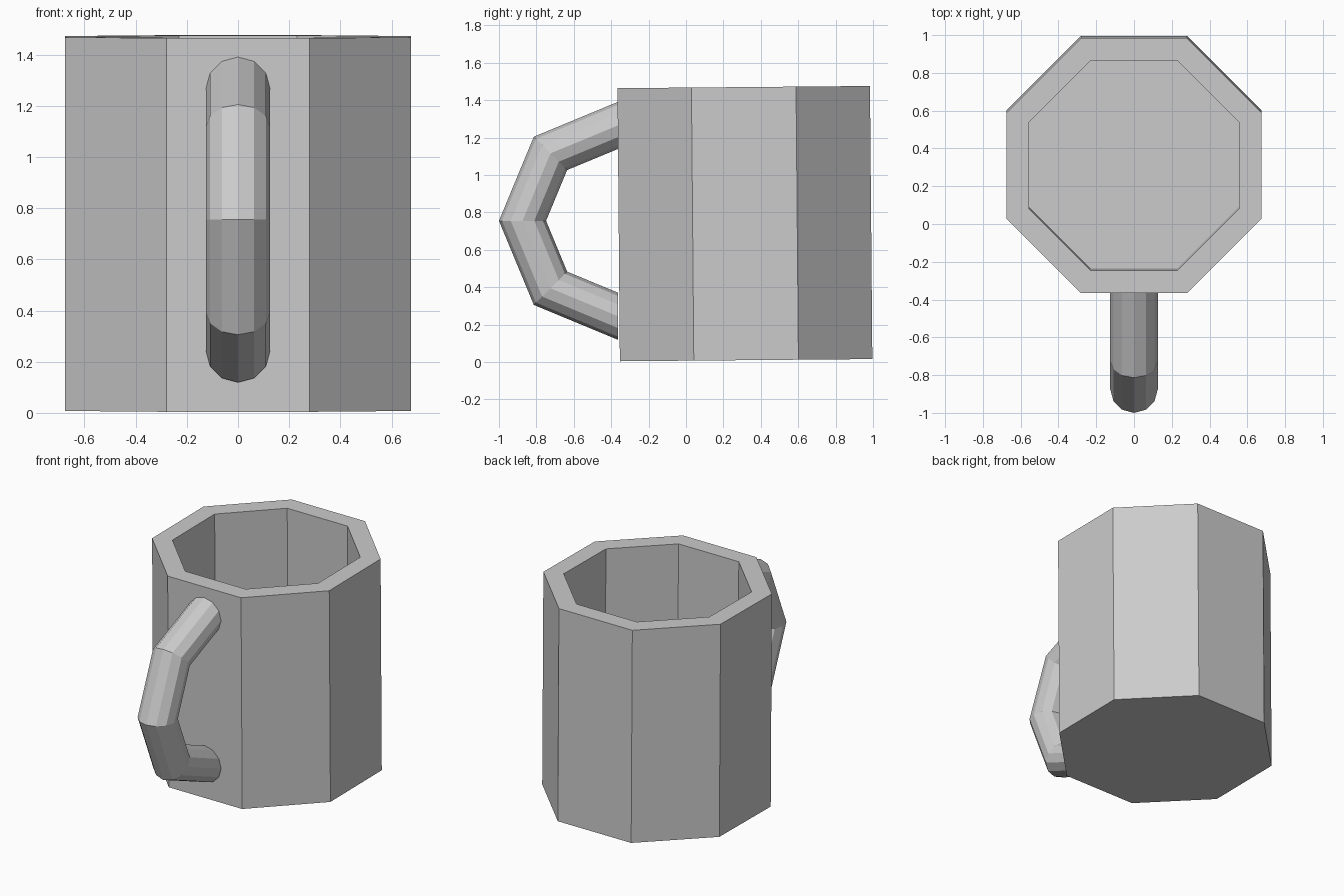
import bpy
import bmesh
from math import cos, sin, pi, radians
from mathutils import Matrix, Vector

cube = bpy.data.objects.get("Cube")
if cube:
    bpy.data.objects.remove(cube, do_unlink=True)

# Single plain grey
grey = bpy.data.materials.new("plain_grey")
grey.use_nodes = True
COLOUR = (0.6, 0.6, 0.6, 1)
grey.diffuse_color = COLOUR
grey.node_tree.nodes["Principled BSDF"].inputs["Base Color"].default_value = COLOUR


def add_object(name, bm):
    mesh = bpy.data.meshes.new(name)
    bm.to_mesh(mesh)
    bm.free()
    mesh.materials.append(grey)
    obj = bpy.data.objects.new(name, mesh)
    bpy.context.collection.objects.link(obj)
    return obj


# Cup: eight-sided prism, rim inset and hollowed down to a thick floor
HEIGHT, APOTHEM, WALL = 1.46, 0.675, 0.12
radius = APOTHEM / cos(pi / 8)
bm = bmesh.new()
bmesh.ops.create_cone(bm, cap_ends=True, segments=8, radius1=radius, radius2=radius,
                      depth=HEIGHT, matrix=Matrix.Rotation(pi / 8, 4, "Z"))
top = max(bm.faces, key=lambda f: f.calc_center_median().z)
bmesh.ops.inset_region(bm, faces=[top], thickness=WALL, use_even_offset=True)
hole = bmesh.ops.extrude_discrete_faces(bm, faces=[top])["faces"][0]
bmesh.ops.translate(bm, verts=hole.verts, vec=(0, 0, WALL - HEIGHT))
bmesh.ops.recalc_face_normals(bm, faces=bm.faces)
cup = add_object("cup", bm)
cup.location = (0, 0.315, 0.74)
cup.rotation_euler.x = radians(0.5)

# Handle: half ring of four straight tube sections, open where it meets the cup
MAJOR, MINOR, SIDES, SECTIONS = 0.51, 0.126, 12, 4
centre = Vector((0, -0.364, 0.755))
bm = bmesh.new()
rings = []
for i in range(SECTIONS + 1):
    a = pi * i / SECTIONS
    outward = Vector((0, -sin(a), cos(a)))
    ring = []
    for j in range(SIDES):
        b = 2 * pi * j / SIDES
        point = centre + outward * (MAJOR + MINOR * cos(b)) + Vector((MINOR * sin(b), 0, 0))
        ring.append(bm.verts.new(point))
    rings.append(ring)
for r0, r1 in zip(rings, rings[1:]):
    for j in range(SIDES):
        k = (j + 1) % SIDES
        bm.faces.new((r0[j], r1[j], r1[k], r0[k]))
bmesh.ops.recalc_face_normals(bm, faces=bm.faces)
add_object("handle", bm)
